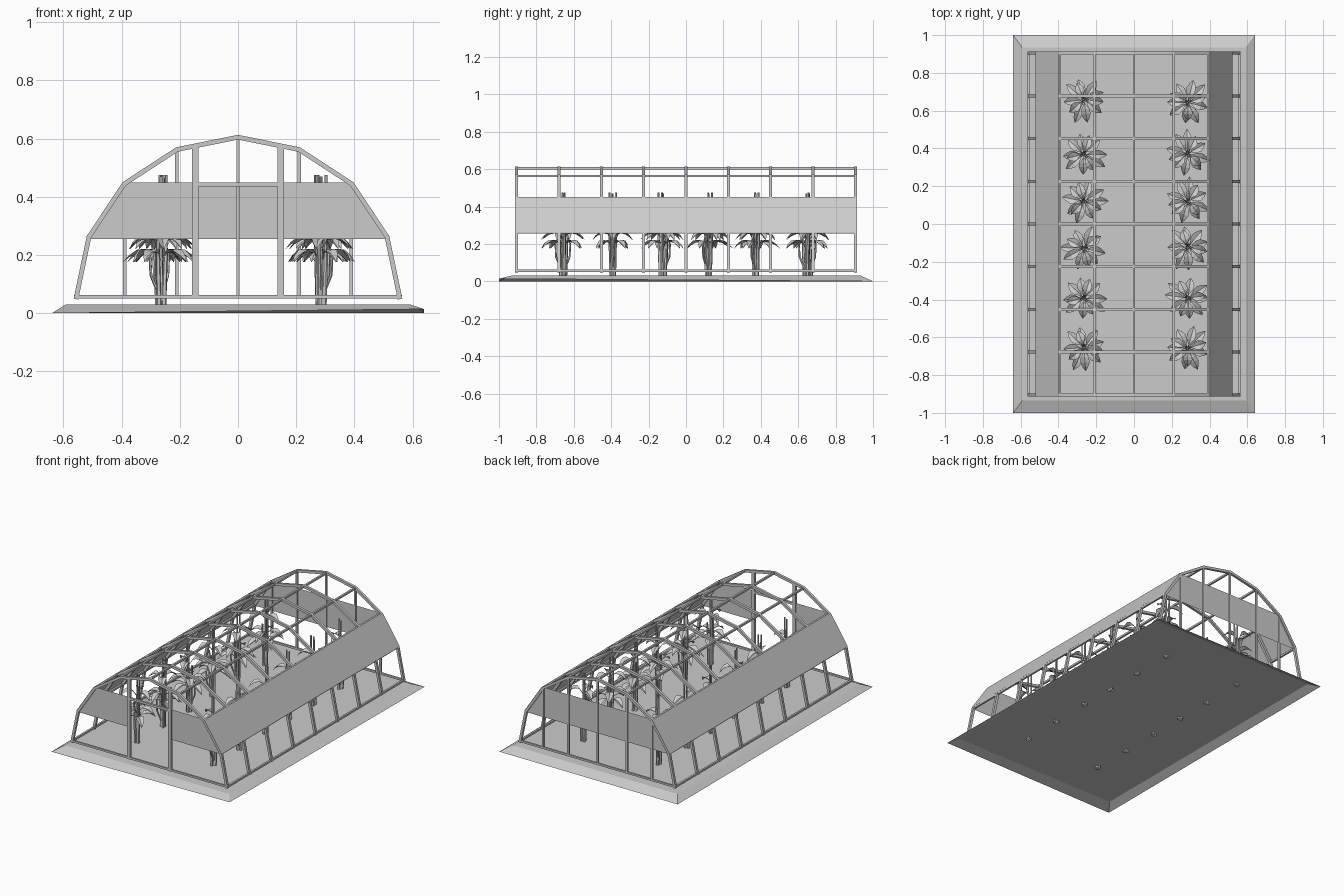
import bpy, bmesh, math, random
from mathutils import Vector, Matrix

if "Cube" in bpy.data.objects:
    bpy.data.objects.remove(bpy.data.objects["Cube"])
random.seed(4)

grey = bpy.data.materials.new("plain_grey")
grey.use_nodes = True
grey.diffuse_color = (0.6, 0.6, 0.6, 1)
grey.node_tree.nodes["Principled BSDF"].inputs["Base Color"].default_value = (0.6, 0.6, 0.6, 1)


def add_object(name, bm):
    mesh = bpy.data.meshes.new(name)
    bm.to_mesh(mesh)
    bm.free()
    mesh.materials.append(grey)
    ob = bpy.data.objects.new(name, mesh)
    bpy.context.collection.objects.link(ob)
    return ob


def face(bm, pts):
    return bm.faces.new([bm.verts.new(p) for p in pts])


def bar(bm, a, b, w, d=None):
    """Square bar from a to b."""
    a, b = Vector(a), Vector(b)
    rot = (b - a).to_track_quat('Z', 'Y').to_matrix().to_4x4()
    size = Matrix.Diagonal((w, d or w, (b - a).length, 1))
    bmesh.ops.create_cube(bm, size=1, matrix=Matrix.Translation((a + b) / 2) @ rot @ size)


def tube(bm, pts, r0, r1, sides=5):
    """Tapering stalk through a few points."""
    rings = []
    for i, p in enumerate(pts):
        r = r0 + (r1 - r0) * i / (len(pts) - 1)
        rings.append([bm.verts.new((p[0] + r * math.cos(math.tau * k / sides),
                                    p[1] + r * math.sin(math.tau * k / sides), p[2]))
                      for k in range(sides)])
    for lo, hi in zip(rings, rings[1:]):
        for k in range(sides):
            n = (k + 1) % sides
            bm.faces.new((lo[k], lo[n], hi[n], hi[k]))
    bm.faces.new(rings[-1])


# Floor slab, open underneath, with a sloping skirt
bm = bmesh.new()
corners = [(-1, -1), (1, -1), (1, 1), (-1, 1)]
outer = [bm.verts.new((0.64 * x, y, 0.014 if x > 0 > y else 0)) for x, y in corners]
inner = [bm.verts.new((0.592 * x, 0.935 * y, 0.03)) for x, y in corners]
bm.faces.new(inner)
for i in range(4):
    j = (i + 1) % 4
    bm.faces.new((outer[i], outer[j], inner[j], inner[i]))
add_object("floor_slab", bm)

# Arched ribs: mitred profile swept over the half section, mirrored and arrayed
half = [Vector(p) for p in ((0.565, 0.05), (0.52, 0.265), (0.397, 0.45), (0.213, 0.57), (0, 0.613))]
arch = half + [Vector((-p.x, p.y)) for p in reversed(half[:-1])]
END, BAYS, T = 0.905, 8, 0.016


def inset(pts, t):
    out = []
    for i, p in enumerate(pts):
        ns = []
        for a, b in zip(pts[max(i - 1, 0):i + 1], pts[max(i - 1, 0) + 1:i + 2]):
            d = (b - a).normalized()
            ns.append(Vector((-d.y, d.x)))
        n = sum(ns, Vector((0, 0))).normalized()
        out.append(p + n * t / n.dot(ns[0]))
    return out


bm = bmesh.new()
loops = [[bm.verts.new((p.x, -END + s * T / 2, p.y)) for p in line]
         for s, line in ((-1, arch), (-1, inset(arch, T)), (1, inset(arch, T)), (1, arch))]
for a, b in zip(loops, loops[1:] + loops[:1]):
    for i in range(len(arch) - 1):
        bm.faces.new((a[i], a[i + 1], b[i + 1], b[i]))
for i in (0, -1):
    bm.faces.new([l[i] for l in loops])
bmesh.ops.recalc_face_normals(bm, faces=bm.faces)
ribs = add_object("arched_ribs", bm)
array = ribs.modifiers.new("bays", 'ARRAY')
array.count = BAYS + 1
array.use_relative_offset = False
array.use_constant_offset = True
array.constant_offset_displace = (0, 2 * END / BAYS, 0)

# Lengthwise rails at every bend of the arch
bm = bmesh.new()
for p in inset(arch, T / 2):
    z = max(p.y, 0.057)
    bar(bm, (p.x, -END, z), (p.x, END, z), 0.012)
add_object("lengthwise_rails", bm)


def arch_height(x):
    for a, b in zip(half[1:], half[2:]):
        if b.x <= abs(x) <= a.x:
            return a.y + (b.y - a.y) * (a.x - abs(x)) / (a.x - b.x)


# End frames: sill rails, back posts, door posts and door head
bm = bmesh.new()
for y in (-END, END):
    bar(bm, (-0.56, y, 0.057), (0.56, y, 0.057), 0.012)
for x in (-0.39, -0.21, 0, 0.21, 0.39):
    bar(bm, (x, END, 0.055), (x, END, arch_height(x) - 0.01), 0.012)
for x in (-0.147, 0.147):
    bar(bm, (x, -END, 0.05), (x, -END, arch_height(x) - 0.01), 0.022, 0.016)
bar(bm, (-0.147, -END, 0.442), (0.147, -END, 0.442), 0.014)
add_object("end_frames", bm)

# Shade panels along both sides and across both ends
low, high = half[1], half[2]
bm = bmesh.new()
for s in (-1, 1):
    face(bm, [(s * (p.x + 0.002), s * y, p.y) for p, y in
              ((low, -END - T / 2), (low, END + T / 2), (high, END + T / 2), (high, -END - T / 2))])
add_object("side_panels", bm)

bm = bmesh.new()
face(bm, [(low.x, END, low.y - 0.01), (-low.x, END, low.y - 0.01),
          (-high.x, END, high.y), (high.x, END, high.y)])
add_object("back_panel", bm)

bm = bmesh.new()
for s in (-1, 1):
    pts = [(s * x, -END, z) for x, z in ((0.137, low.y - 0.01), (low.x, low.y - 0.01),
                                         (high.x, high.y), (0.137, high.y))]
    face(bm, pts if s > 0 else pts[::-1])
add_object("front_panels", bm)


def leaf(bm, start, turn, length, width, rise, droop):
    """Folded, drooping leaf on a thin stalk."""
    out = Vector((math.cos(turn), math.sin(turn), 0))
    side = Vector((-out.y, out.x, 0))
    rows = []
    for t, w in ((0, 0.1), (0.3, 0.85), (0.55, 1), (0.8, 0.6), (1, 0.02)):
        mid = start + out * (0.02 + length * t) + Vector((0, 0, rise * t - droop * t * t))
        lift = Vector((0, 0, 0.25 * w * width))
        rows.append([bm.verts.new(v) for v in
                     (mid - side * w * width / 2 + lift, mid, mid + side * w * width / 2 + lift)])
    for a, b in zip(rows, rows[1:]):
        for k in (0, 1):
            bm.faces.new((a[k], b[k], b[k + 1], a[k + 1]))
    tube(bm, [start - Vector((0, 0, 0.03)), start + out * 0.022], 0.004, 0.002, 4)


# Plant: stalk cluster, a bent stalk, three tiers of leaves and top shoots
bm = bmesh.new()
for x, y, top in ((0, 0, 0.47), (0.014, 0.01, 0.475), (-0.014, 0.012, 0.33), (0.004, -0.016, 0.3)):
    tube(bm, [(x * 0.6, y * 0.6, 0.02), (x, y, 0.2), (x * 1.1, y * 1.1, top)], 0.009, 0.005)
tube(bm, [(-0.006, 0, 0.06), (-0.035, 0.008, 0.13), (-0.038, 0.01, 0.2), (-0.015, 0.005, 0.25)], 0.006, 0.004)
for z, count, length, first in ((0.205, 4, 0.105, 0.3), (0.25, 4, 0.095, 1.1), (0.36, 3, 0.08, 0.6)):
    for k in range(count):
        leaf(bm, Vector((0, 0, z)), first + math.tau * k / count + random.uniform(-0.2, 0.2),
             length * random.uniform(0.9, 1.1), 0.05, 0.04, 0.07)
plant_mesh = add_object("plant", bm)

# Two beds of plants
first = True
for x in (-0.265, 0.285):
    for y in (-0.66, -0.4, -0.13, 0.12, 0.37, 0.65):
        ob = plant_mesh if first else plant_mesh.copy()
        if not first:
            bpy.context.collection.objects.link(ob)
        first = False
        ob.location = (x, y + random.uniform(-0.01, 0.01), 0)
        ob.rotation_euler.z = random.uniform(0, math.tau)
